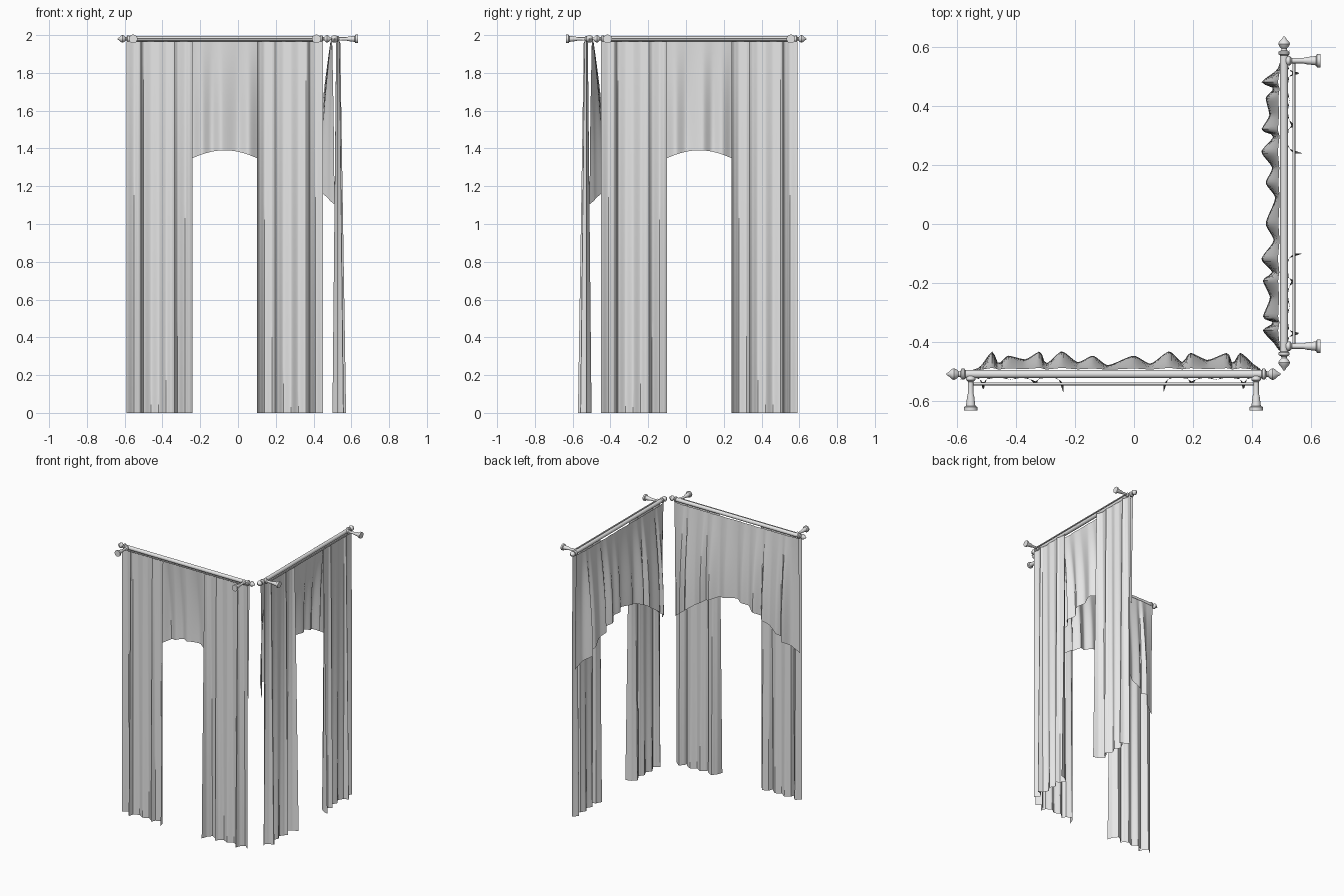
import bpy, bmesh, math
from mathutils import Vector

old = bpy.data.objects.get("Cube")
if old:
    bpy.data.objects.remove(old)

grey = bpy.data.materials.new("plain_grey")
grey.use_nodes = True
COLOUR = (0.8, 0.8, 0.8, 1)
grey.diffuse_color = COLOUR
grey.node_tree.nodes["Principled BSDF"].inputs["Base Color"].default_value = COLOUR

MID = -0.07      # centre of the window along its rod
ROD_Z = 1.98
ROD_Y = -0.51


def finish(name, bm, side, solid):
    """Turn a front-window mesh into an object, reflected for the side window."""
    if side == "side":
        for v in bm.verts:
            v.co.x, v.co.y = -v.co.y, -v.co.x
        bmesh.ops.reverse_faces(bm, faces=bm.faces)
    if solid:
        bmesh.ops.recalc_face_normals(bm, faces=bm.faces)
    me = bpy.data.meshes.new(side + "_" + name)
    bm.to_mesh(me)
    bm.free()
    me.materials.append(grey)
    ob = bpy.data.objects.new(side + "_" + name, me)
    bpy.context.collection.objects.link(ob)
    bpy.ops.object.select_all(action="DESELECT")
    ob.select_set(True)
    bpy.context.view_layer.objects.active = ob
    bpy.ops.object.shade_smooth_by_angle(angle=math.radians(40))


def lathe(name, side, origin, axis, profile, segs=16):
    """Spin (distance, radius) pairs around an axis."""
    bm = bmesh.new()
    axis = Vector(axis)
    up = Vector((0, 0, 1))
    across = axis.cross(up)
    rings = []
    for t, r in profile:
        ring = []
        for i in range(segs):
            a = math.tau * i / segs
            ring.append(bm.verts.new(Vector(origin) + axis * t
                                     + (across * math.cos(a) + up * math.sin(a)) * r))
        rings.append(ring)
    for a, b in zip(rings, rings[1:]):
        for i in range(segs):
            j = (i + 1) % segs
            bm.faces.new((a[i], a[j], b[j], b[i]))
    bm.faces.new(rings[0])
    bm.faces.new(rings[-1])
    finish(name, bm, side, True)


def spline(points, x):
    """Smooth curve through the fold points, with flat tangents at each fold."""
    for (x0, y0), (x1, y1) in zip(points, points[1:]):
        if x <= x1:
            t = max(0, (x - x0) / (x1 - x0))
            s = t * t * (3 - 2 * t)
            return y0 + (y1 - y0) * (0.5 * t + 0.5 * s)
    return points[-1][1]


def cloth(name, side, folds, top_y, bottom, flare, rows=14, cols=110):
    """Hanging sheet whose folds open up towards the hem."""
    bm = bmesh.new()
    x0, x1 = folds[0][0], folds[-1][0]
    grid = []
    for r in range(rows + 1):
        h = r / rows
        row = []
        for c in range(cols + 1):
            x = x0 + (x1 - x0) * c / cols
            z = ROD_Z - 0.015 - h * (ROD_Z - 0.015 - bottom(x))
            y = top_y + (spline(folds, x) - top_y) * flare(h)
            row.append(bm.verts.new((x, y, z)))
        grid.append(row)
    for a, b in zip(grid, grid[1:]):
        for i in range(cols):
            bm.faces.new((a[i], b[i], b[i + 1], a[i + 1]))
    finish(name, bm, side, False)


def valance_hem(x):
    t = min(1, abs(x - MID) / 0.52)
    return 1.39 - 0.29 * t * t * (1.5 - 0.5 * t)


# Fold lines as (along rod, depth) pairs
VALANCE = [(-0.585, -0.51), (-0.53, -0.49), (-0.48, -0.432), (-0.46, -0.475),
           (-0.43, -0.447), (-0.37, -0.46), (-0.318, -0.432), (-0.3, -0.475),
           (-0.245, -0.432), (-0.19, -0.47), (-0.14, -0.447), (-0.09, -0.48),
           (0, -0.447), (0.055, -0.475), (0.12, -0.432), (0.165, -0.47),
           (0.19, -0.437), (0.25, -0.462), (0.32, -0.437), (0.335, -0.475),
           (0.36, -0.437), (0.42, -0.485), (0.445, -0.51)]
DRAPE = [(-0.59, -0.53), (-0.55, -0.5), (-0.525, -0.525), (-0.512, -0.565),
         (-0.5, -0.525), (-0.46, -0.505), (-0.42, -0.53), (-0.38, -0.51),
         (-0.35, -0.53), (-0.335, -0.55), (-0.32, -0.52), (-0.28, -0.5),
         (-0.255, -0.53), (-0.24, -0.572)]
DRAPE_MIRROR = [(2 * MID - x, y) for x, y in reversed(DRAPE)]

BULB = [(0, 0.013), (0.004, 0.019), (0.012, 0.019), (0.017, 0.01), (0.023, 0.009),
        (0.03, 0.016), (0.038, 0.02), (0.046, 0.017), (0.054, 0.009), (0.064, 0.003)]
BRACKET = [(0, 0.008), (0.01, 0.016), (0.02, 0.016), (0.026, 0.009), (0.065, 0.009),
           (0.075, 0.012), (0.108, 0.016), (0.112, 0.023), (0.124, 0.023)]

for side in ("front", "side"):
    # Rods
    half = 0.503
    lathe("main_rod", side, (MID - half, ROD_Y, ROD_Z), (1, 0, 0),
          [(0, 0.014), (2 * half, 0.014)])
    lathe("thin_rod", side, (MID - half + 0.01, -0.543, ROD_Z - 0.004), (1, 0, 0),
          [(0, 0.005), (2 * half - 0.02, 0.005)], 10)
    # Finials and wall brackets
    for end, s in (("left", 1), ("right", -1)):
        lathe(end + "_finial", side, (MID + s * half, ROD_Y, ROD_Z), (s, 0, 0), BULB)
        lathe(end + "_bracket", side, (MID + s * 0.485, ROD_Y, ROD_Z), (0, -1, 0), BRACKET)
    # Fabric
    cloth("valance", side, VALANCE, -0.497, valance_hem,
          lambda h: 0.12 + 0.88 * math.sin(h * math.pi / 2))
    for end, folds in (("right", DRAPE), ("left", DRAPE_MIRROR)):
        cloth(end + "_drape", side, folds, -0.528, lambda x: 0.0,
              lambda h: 0.3 + 0.7 * h, 16, 70)
